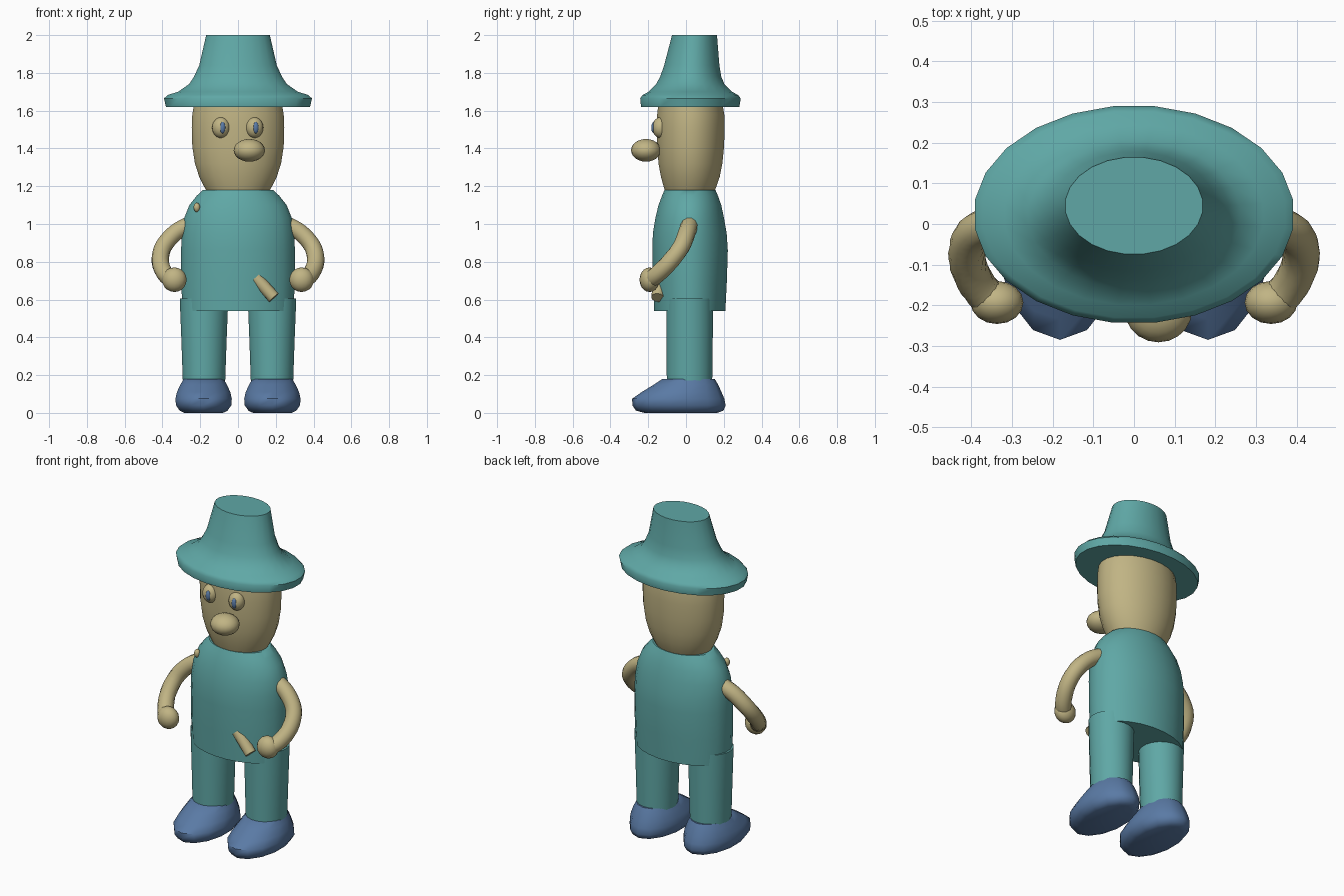
import bpy, bmesh, math
from mathutils import Vector

if "Cube" in bpy.data.objects:
    bpy.data.objects.remove(bpy.data.objects["Cube"])


def material(name, rgb):
    m = bpy.data.materials.new(name)
    m.diffuse_color = (*rgb, 1)
    m.use_nodes = True
    m.node_tree.nodes["Principled BSDF"].inputs["Base Color"].default_value = m.diffuse_color
    return m


TEAL = material("teal cloth", (0.115, 0.390, 0.380))
SKIN = material("tan skin", (0.530, 0.456, 0.231))
BLUE = material("blue leather", (0.102, 0.195, 0.376))


def finish(name, bm, mat, angle=45):
    bmesh.ops.recalc_face_normals(bm, faces=bm.faces)
    me = bpy.data.meshes.new(name)
    bm.to_mesh(me)
    bm.free()
    me.materials.append(mat)
    ob = bpy.data.objects.new(name, me)
    bpy.context.collection.objects.link(ob)
    bpy.ops.object.select_all(action='DESELECT')
    ob.select_set(True)
    bpy.context.view_layer.objects.active = ob
    bpy.ops.object.shade_smooth_by_angle(angle=math.radians(angle))
    return ob


def skin_rings(bm, rings):
    """Bridge rings of points and cap both ends."""
    loops = [[bm.verts.new(p) for p in r] for r in rings]
    n = len(loops[0])
    for a, b in zip(loops, loops[1:]):
        for i in range(n):
            j = (i + 1) % n
            bm.faces.new((a[i], a[j], b[j], b[i]))
    bm.faces.new(loops[0])
    bm.faces.new(loops[-1])


def loft(name, profile, mat, cx=0, n=24, angle=45):
    """Stack of ellipses, each given as (z, half width, front y, back y)."""
    rings = []
    for z, rx, y0, y1 in profile:
        cy, ry = (y0 + y1) / 2, (y1 - y0) / 2
        rings.append([(cx + rx * math.cos(t), cy + ry * math.sin(t), z)
                      for t in (2 * math.pi * (i + 0.5) / n for i in range(n))])
    bm = bmesh.new()
    skin_rings(bm, rings)
    return finish(name, bm, mat, angle)


def ellipsoid(name, centre, radii, mat, u=20, v=12):
    bm = bmesh.new()
    bmesh.ops.create_uvsphere(bm, u_segments=u, v_segments=v, radius=1)
    for w in bm.verts:
        w.co = Vector(centre) + Vector([a * b for a, b in zip(w.co, radii)])
    return finish(name, bm, mat)


def tube(name, path, radius, mat, n=12, steps=4):
    """Round tube along a smoothed path."""
    p = [Vector(q) for q in path]
    p = [2 * p[0] - p[1]] + p + [2 * p[-1] - p[-2]]
    pts = []
    for a, b, c, d in zip(p, p[1:], p[2:], p[3:]):
        for k in range(steps):
            t = k / steps
            pts.append(0.5 * (2 * b + (c - a) * t + (2 * a - 5 * b + 4 * c - d) * t ** 2
                              + (3 * b - a - 3 * c + d) * t ** 3))
    pts.append(p[-2])
    rings = []
    for i, q in enumerate(pts):
        d = (pts[min(i + 1, len(pts) - 1)] - pts[max(i - 1, 0)]).normalized()
        s = d.cross(Vector((0, 1, 0.3))).normalized()
        e = d.cross(s)
        rings.append([q + radius * (s * math.cos(t) + e * math.sin(t))
                      for t in (2 * math.pi * k / n for k in range(n))])
    bm = bmesh.new()
    skin_rings(bm, rings)
    return finish(name, bm, mat)


# Hat with a wide drooping brim
loft("hat", [(1.62, 0.385, -0.24, 0.285), (1.665, 0.395, -0.245, 0.292),
             (1.683, 0.375, -0.232, 0.278), (1.70, 0.32, -0.20, 0.245),
             (1.74, 0.262, -0.16, 0.205), (1.78, 0.235, -0.138, 0.188),
             (1.84, 0.207, -0.117, 0.178), (2.0, 0.17, -0.075, 0.165)], TEAL, angle=50)

# Head tapering to the chin
loft("head", [(1.17, 0.165, -0.11, 0.15), (1.20, 0.182, -0.12, 0.163),
              (1.25, 0.207, -0.134, 0.18), (1.32, 0.23, -0.147, 0.194),
              (1.41, 0.244, -0.154, 0.203), (1.51, 0.247, -0.156, 0.206),
              (1.58, 0.244, -0.154, 0.204), (1.66, 0.23, -0.145, 0.19)], SKIN)

# Body
loft("torso", [(0.54, 0.297, -0.17, 0.21), (0.70, 0.303, -0.176, 0.218),
               (0.86, 0.304, -0.18, 0.223), (0.95, 0.30, -0.177, 0.217),
               (1.03, 0.288, -0.164, 0.203), (1.10, 0.26, -0.147, 0.188),
               (1.15, 0.22, -0.128, 0.17), (1.18, 0.188, -0.115, 0.157)], TEAL)

# Face
ellipsoid("nose", (0.06, -0.212, 1.39), (0.083, 0.079, 0.06), SKIN)
for side, x, px in (("right", -0.09, -0.082), ("left", 0.087, 0.094)):
    ellipsoid(side + "_eye", (x, -0.135, 1.51), (0.047, 0.044, 0.055), SKIN)
    ellipsoid(side + "_pupil", (px, -0.169, 1.51), (0.016, 0.015, 0.031), BLUE, 12, 8)

for side, s in (("right", -1), ("left", 1)):
    # Trouser legs and shoes
    loft(side + "_leg", [(0.15, 0.113, -0.103, 0.14), (0.38, 0.121, -0.105, 0.143),
                         (0.605, 0.13, -0.106, 0.145)], TEAL, s * 0.18, 20)
    loft(side + "_shoe", [(0.0, 0.105, -0.22, 0.165), (0.012, 0.13, -0.265, 0.198),
                          (0.04, 0.15, -0.284, 0.21), (0.075, 0.153, -0.285, 0.203),
                          (0.11, 0.145, -0.235, 0.188), (0.15, 0.126, -0.17, 0.17),
                          (0.18, 0.108, -0.125, 0.152)], BLUE, s * 0.182, 14, 50)
    # Bent arms with ball hands
    tube(side + "_arm", [(s * 0.25, 0.02, 1.0), (s * 0.33, 0.005, 0.955),
                         (s * 0.395, -0.025, 0.88), (s * 0.411, -0.085, 0.80),
                         (s * 0.385, -0.15, 0.735), (s * 0.34, -0.2, 0.70)], 0.046, SKIN)
    ellipsoid(side + "_hand", (s * 0.337, -0.193, 0.705), (0.065, 0.053, 0.065), SKIN, 16, 10)

# Small shoulder bump and the peg at the hip
ellipsoid("shoulder_bump", (-0.218, -0.083, 1.088), (0.018, 0.018, 0.025), SKIN, 10, 8)
tube("hip_peg", [(0.095, -0.138, 0.715), (0.19, -0.15, 0.61)], 0.034, SKIN, 10, 1)
